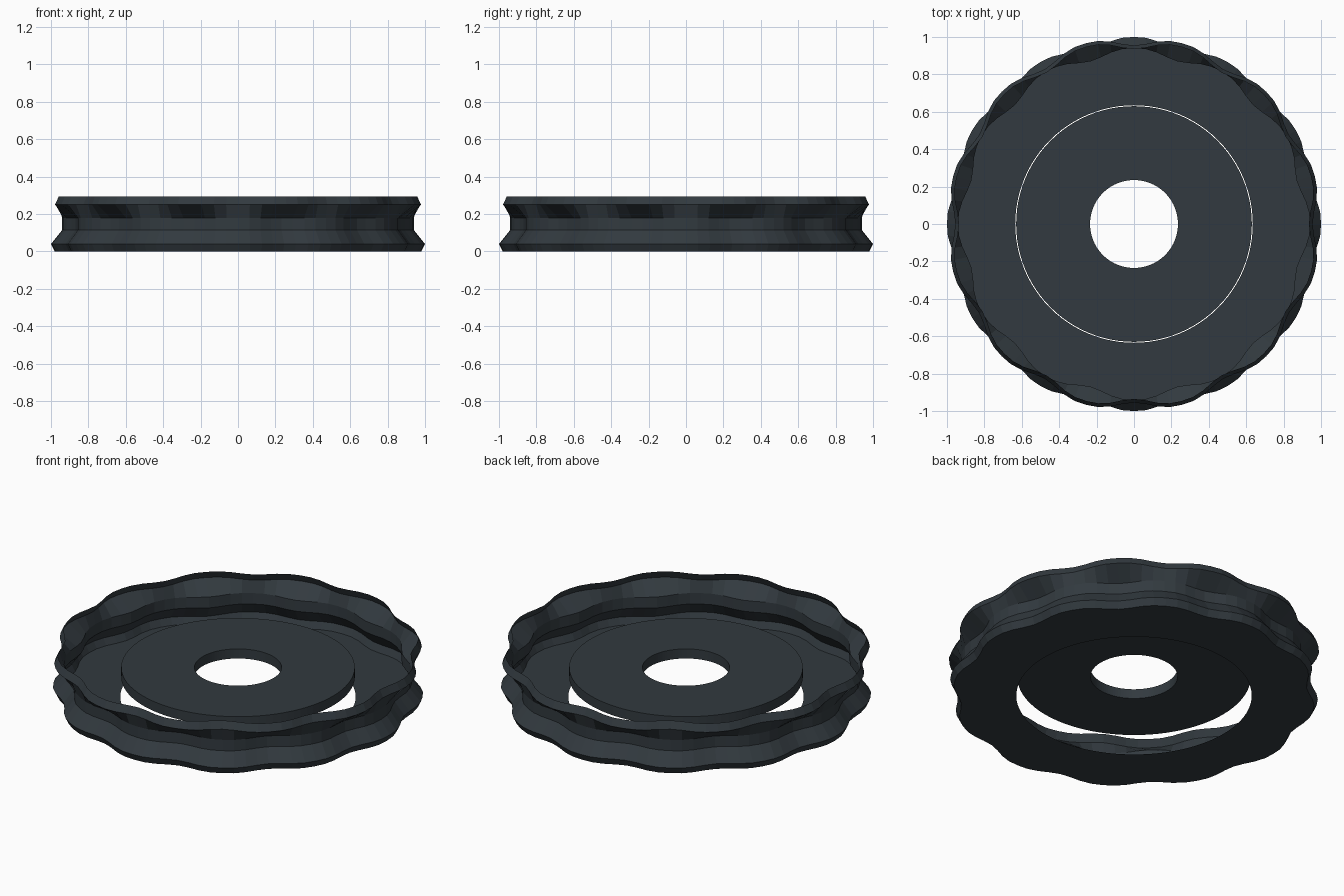
import bpy
import bmesh
from math import cos, sin, pi

cube = bpy.data.objects.get("Cube")
if cube:
    bpy.data.objects.remove(cube, do_unlink=True)

slate = bpy.data.materials.new("dark slate")
slate.use_nodes = True
slate.diffuse_color = (0.032, 0.042, 0.050, 1)
slate.node_tree.nodes["Principled BSDF"].inputs["Base Color"].default_value = slate.diffuse_color

LOBES = 12


def scallop(angle, phase):
    """0 on a lobe, 1 at the bottom of a hollow."""
    return ((1 - cos(LOBES * angle + phase)) / 2) ** 1.5


def lathe(name, profile, segments, closed=False):
    """Spin (radius, z, hollow depth, phase) rows around z into flat quads."""
    bm = bmesh.new()
    rows = []
    for radius, z, depth, phase in profile:
        row = []
        for i in range(segments):
            a = 2 * pi * i / segments
            r = radius - depth * scallop(a, phase)
            row.append(bm.verts.new((r * cos(a), r * sin(a), z)))
        rows.append(row)
    pairs = list(zip(rows, rows[1:]))
    if closed:
        pairs.append((rows[-1], rows[0]))
    for low, high in pairs:
        for i in range(segments):
            j = (i + 1) % segments
            bm.faces.new((low[i], low[j], high[j], high[i]))
    mesh = bpy.data.meshes.new(name)
    bm.to_mesh(mesh)
    bm.free()
    mesh.materials.append(slate)
    obj = bpy.data.objects.new(name, mesh)
    bpy.context.collection.objects.link(obj)
    return obj


# Open-topped grooved rim: lower and upper lobes are staggered by half a lobe
lathe("scalloped_rim", [
    (0.635, 0.0, 0.0, 0),
    (0.98, 0.0, 0.045, 0),
    (1.0, 0.04, 0.045, 0),
    (0.94, 0.115, 0.04, 0),
    (0.94, 0.18, 0.04, 0),
    (1.0, 0.25, 0.045, pi),
    (0.98, 0.293, 0.045, pi),
], 96)

# Flat washer floating in the middle
lathe("centre_disc", [
    (0.235, 0.118, 0, 0),
    (0.63, 0.118, 0, 0),
    (0.63, 0.175, 0, 0),
    (0.235, 0.175, 0, 0),
], 96, closed=True)

# Face the washer outwards
disc = bpy.data.objects["centre_disc"].data
bm = bmesh.new()
bm.from_mesh(disc)
bmesh.ops.recalc_face_normals(bm, faces=bm.faces)
bm.to_mesh(disc)
bm.free()
